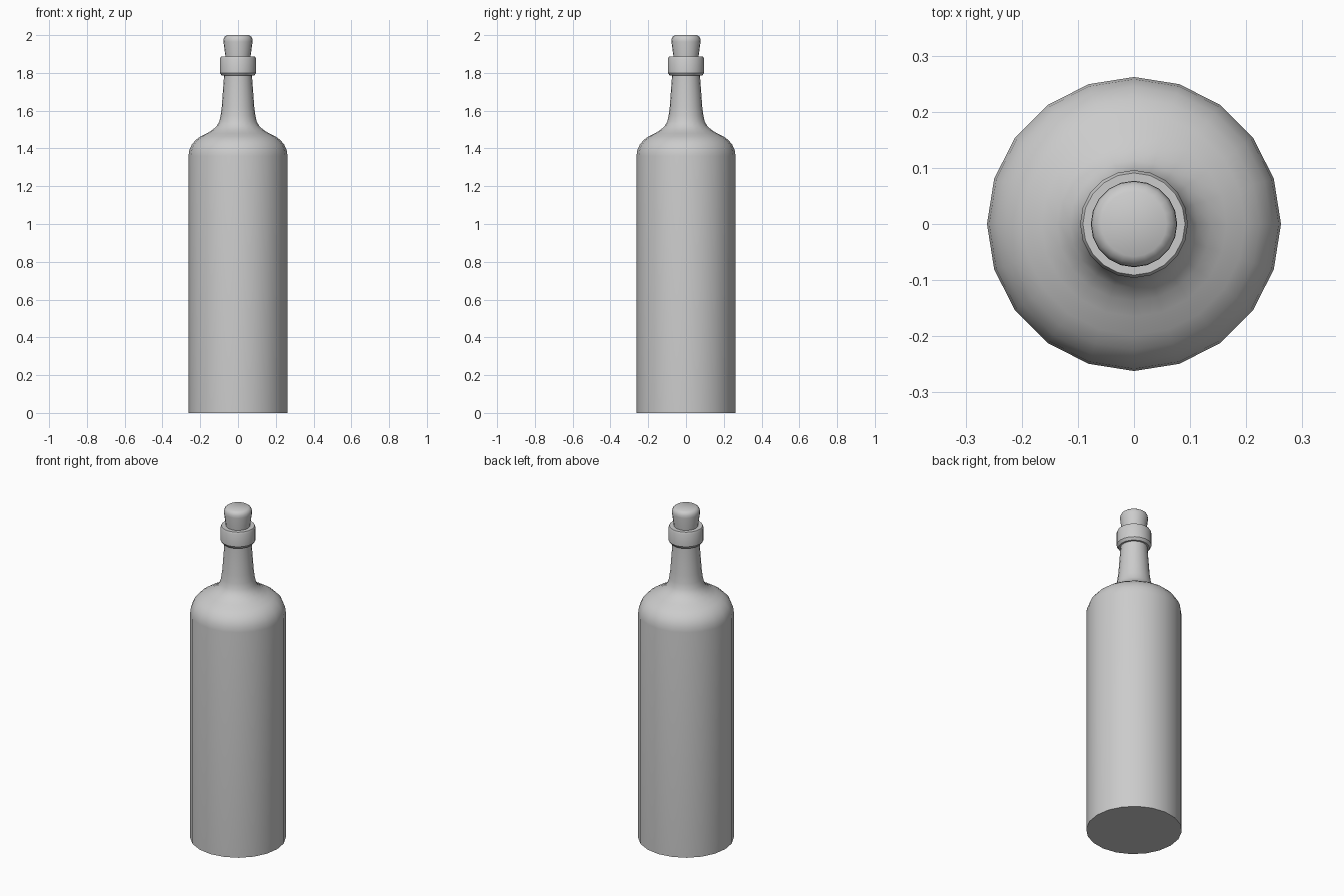
import bpy, bmesh, math

if "Cube" in bpy.data.objects:
    bpy.data.objects.remove(bpy.data.objects["Cube"])

SIDES = 20


def lathe(name, profile, angle):
    """Revolve (radius, height) points around z and cap both ends."""
    bm = bmesh.new()
    rings = []
    for r, z in profile:
        rings.append([bm.verts.new((r * math.cos(2 * math.pi * i / SIDES),
                                    r * math.sin(2 * math.pi * i / SIDES), z))
                      for i in range(SIDES)])
    for a, b in zip(rings, rings[1:]):
        for i in range(SIDES):
            j = (i + 1) % SIDES
            bm.faces.new((a[i], a[j], b[j], b[i]))
    bm.faces.new(rings[0][::-1])
    bm.faces.new(rings[-1])
    mesh = bpy.data.meshes.new(name)
    bm.to_mesh(mesh)
    bm.free()
    obj = bpy.data.objects.new(name, mesh)
    bpy.context.collection.objects.link(obj)
    bpy.ops.object.select_all(action='DESELECT')
    obj.select_set(True)
    bpy.context.view_layer.objects.active = obj
    bpy.ops.object.shade_smooth_by_angle(angle=math.radians(angle))
    return obj


# Glass body: straight wall, rounded shoulder, tapering neck
lathe("bottle_body", [
    (0.262, 0.0), (0.262, 1.36), (0.258, 1.39), (0.245, 1.42), (0.224, 1.445),
    (0.198, 1.464), (0.165, 1.48), (0.137, 1.497), (0.114, 1.517),
    (0.099, 1.543), (0.092, 1.575), (0.086, 1.62), (0.074, 1.785),
    (0.074, 1.80)], 40)

# Raised lip around the mouth
lathe("lip_ring", [
    (0.074, 1.785), (0.085, 1.785), (0.096, 1.80), (0.096, 1.875),
    (0.091, 1.886), (0.066, 1.886)], 30)

# Cork stopper: widens upward, rounded top
lathe("cork", [
    (0.066, 1.87), (0.067, 1.89), (0.077, 1.965), (0.076, 1.98),
    (0.070, 1.992), (0.058, 2.0)], 50)
